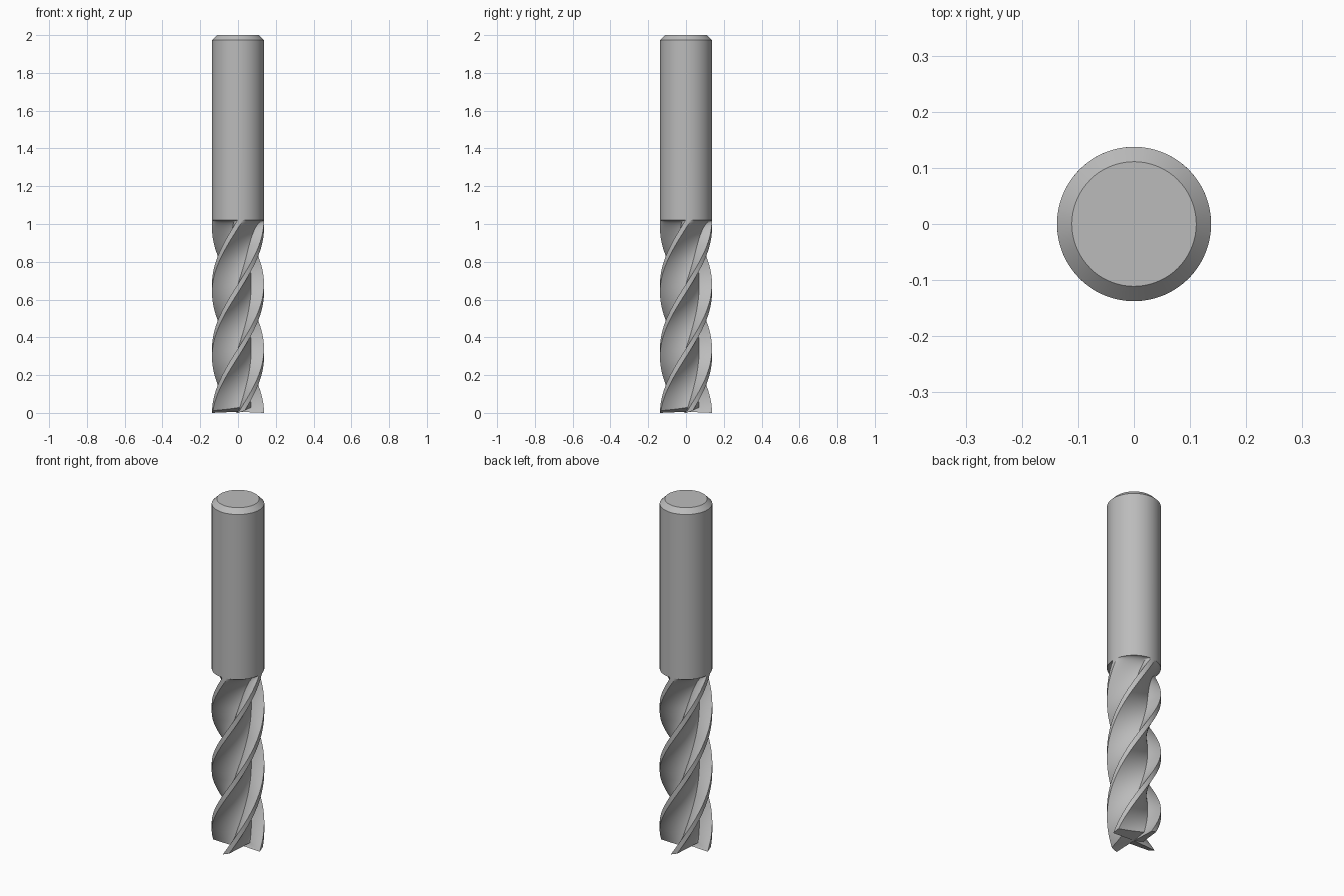
import bpy, bmesh, math
from mathutils import Vector

old = bpy.data.objects.get("Cube")
if old:
    bpy.data.objects.remove(old)

R, CORE = 0.1375, 0.07        # outer radius and flute floor radius
PITCH, RUNOUT, TOP = 1.365, 1.02, 2.0
LAND = math.radians(12)
FADE_START, RELIEF = 0.82, 0.42
FLUTES = 4


def polar(r, a):
    return Vector((r * math.cos(a), r * math.sin(a)))


# One quarter of the cross-section: land, curved back, then rake face.
# Each entry pairs the fluted point with its angle on the round shank.
sector = [(polar(R, LAND * i / 4), LAND * i / 4) for i in range(5)]
heel, floor, pull = polar(R, LAND), Vector((0, CORE)), Vector((0.052, 0.046))
RAKE = math.radians(80)
for i in range(1, 15):
    t = i / 14
    p = heel * (1 - t) ** 2 + pull * 2 * t * (1 - t) + floor * t * t
    sector.append((p, LAND + (RAKE - LAND) * t))
corner = len(sector) - 1
for i in range(1, 5):
    t = i / 5
    sector.append((floor.lerp(Vector((0, R)), t), RAKE + (math.pi / 2 - RAKE) * t))
N = len(sector)


def end_height(i):
    """End relief rises behind each cutting edge and drops at the rake face."""
    p = sector[i][0]
    if i <= corner:
        return RELIEF * p.y
    return RELIEF * CORE * (R - p.y) / (R - CORE)


def place(i, quarter, z):
    p, a = sector[i]
    depth = 1.0
    if z > FADE_START:
        s = min(1.0, (z - FADE_START) / (RUNOUT - FADE_START))
        depth = math.sqrt(max(0.0, 1 - s * s))
    q = polar(R, a).lerp(p, depth)
    turn = quarter * math.pi / 2 + 2 * math.pi * min(z, RUNOUT) / PITCH
    c, s = math.cos(turn), math.sin(turn)
    return Vector((q.x * c - q.y * s, q.x * s + q.y * c, z))


bm = bmesh.new()

# Fluted length, with closer rings in the run-out
steps = [0.8 * k / 64 for k in range(65)]
steps += [0.8 + 0.2 * math.sin(math.pi / 2 * k / 24) for k in range(1, 25)]
rings = []
for t in steps:
    ring = []
    for quarter in range(FLUTES):
        for i in range(N):
            base = end_height(i)
            ring.append(bm.verts.new(place(i, quarter, base + (RUNOUT - base) * t)))
    rings.append(ring)

# Plain shank and its top chamfer
for z, r in ((TOP - 0.027, R), (TOP, 0.111)):
    ring = []
    for v in rings[-1]:
        flat = v.co.xy.normalized() * r
        ring.append(bm.verts.new((flat.x, flat.y, z)))
    rings.append(ring)

count = N * FLUTES
for low, high in zip(rings, rings[1:]):
    for i in range(count):
        j = (i + 1) % count
        bm.faces.new((low[i], low[j], high[j], high[i]))
bm.faces.new(rings[-1])

# Cutting end: a relieved face behind each edge and a gash wall in front of the next
centre = bm.verts.new((0, 0, 0.006))
for quarter in range(FLUTES):
    start = quarter * N
    for i in range(N):
        a, b = rings[0][start + i], rings[0][(start + i + 1) % count]
        bm.faces.new((centre, b, a))

bmesh.ops.recalc_face_normals(bm, faces=bm.faces)
mesh = bpy.data.meshes.new("end_mill")
bm.to_mesh(mesh)
bm.free()
tool = bpy.data.objects.new("end_mill", mesh)
bpy.context.collection.objects.link(tool)

steel = bpy.data.materials.new("grey_steel")
steel.use_nodes = True
colour = (0.5, 0.5, 0.5, 1)
steel.diffuse_color = colour
steel.node_tree.nodes["Principled BSDF"].inputs["Base Color"].default_value = colour
mesh.materials.append(steel)

bpy.context.view_layer.objects.active = tool
tool.select_set(True)
bpy.ops.object.shade_smooth_by_angle(angle=math.radians(28))
